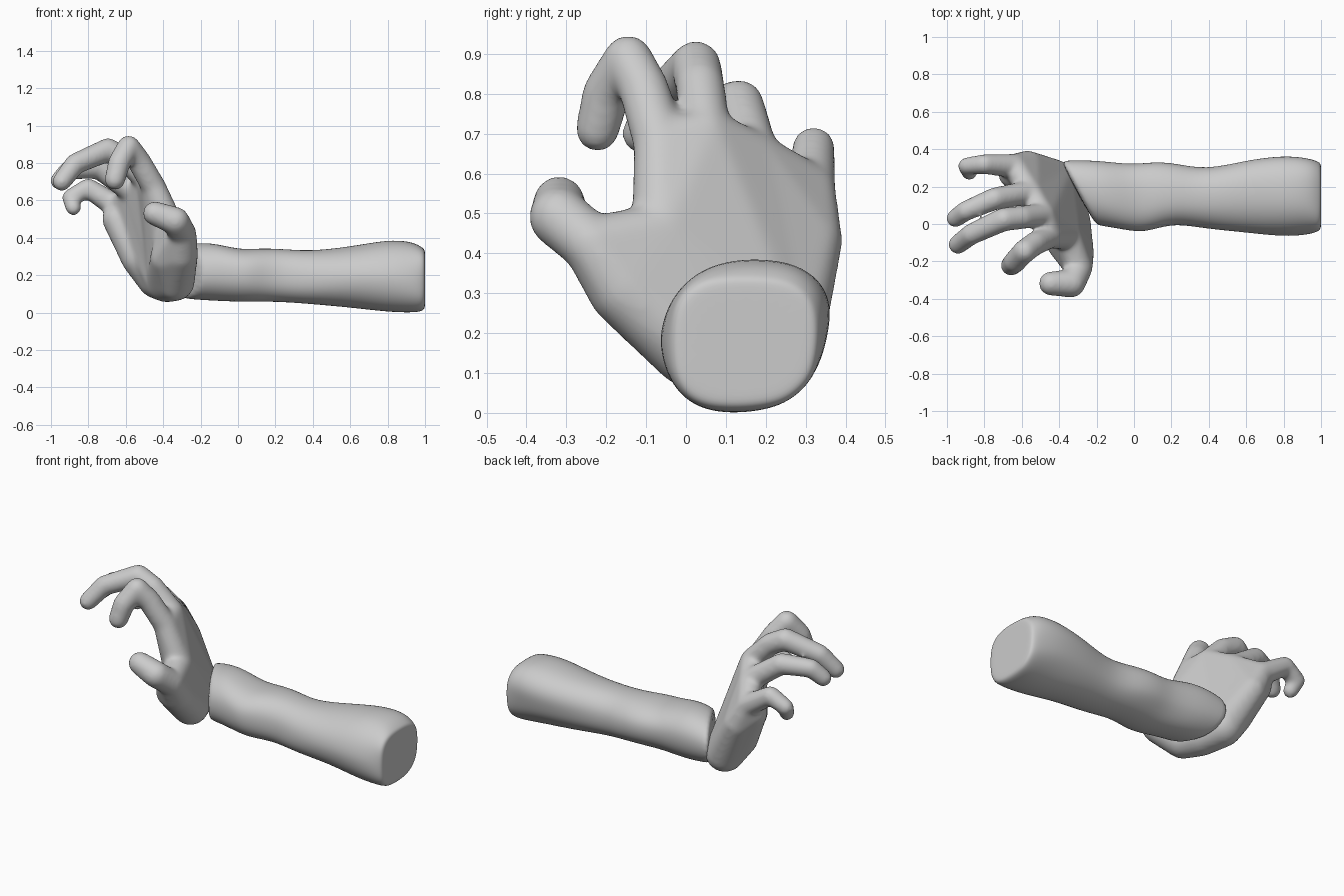
import bpy, bmesh, math
from mathutils import Vector

if "Cube" in bpy.data.objects:
    bpy.data.objects.remove(bpy.data.objects["Cube"])


def make_object(name, bm):
    bmesh.ops.recalc_face_normals(bm, faces=bm.faces)
    for f in bm.faces:
        f.smooth = True
    me = bpy.data.meshes.new(name)
    bm.to_mesh(me)
    bm.free()
    ob = bpy.data.objects.new(name, me)
    bpy.context.collection.objects.link(ob)
    return ob


def hull(bm, balls):
    """Add the convex hull of a group of balls (x, y, z, r)."""
    tmp = bmesh.new()
    bmesh.ops.create_icosphere(tmp, subdivisions=3, radius=1)
    unit = [v.co.copy() for v in tmp.verts]
    tmp.free()
    new = [bm.verts.new(Vector(b[:3]) + u * b[3]) for b in balls for u in unit]
    bmesh.ops.convex_hull(bm, input=new)
    loose = [v for v in bm.verts if not v.link_faces]
    bmesh.ops.delete(bm, geom=loose, context='VERTS')


# Hand: knuckles, heel and thumb landmarks (x, y, z, radius)
index_k = (-0.45, -0.065, 0.67, 0.066)
middle_k = (-0.485, 0.05, 0.70, 0.064)
ring_k = (-0.555, 0.17, 0.64, 0.066)
pinky_k = (-0.64, 0.31, 0.56, 0.066)
pinky_side = (-0.57, 0.31, 0.43, 0.083)
pinky_pad = (-0.645, 0.27, 0.50, 0.082)
heel_pad = (-0.53, 0.22, 0.29, 0.095)
heel_in = (-0.335, 0.015, 0.165, 0.104)
heel_mid = (-0.38, 0.11, 0.168, 0.114)
heel_out = (-0.43, 0.235, 0.185, 0.112)
index_side = (-0.36, -0.06, 0.45, 0.078)
thumb_base = (-0.305, -0.155, 0.31, 0.092)
thumb_pad = (-0.38, -0.10, 0.29, 0.090)
thumb_k = (-0.295, -0.235, 0.42, 0.074)

bm = bmesh.new()
# Palm, built as overlapping wedges so the palm stays cupped
hull(bm, [index_k, middle_k, index_side, heel_in, heel_mid])
hull(bm, [middle_k, ring_k, index_side, heel_mid, heel_in, heel_out])
hull(bm, [ring_k, pinky_k, pinky_side, heel_out, heel_mid])
hull(bm, [pinky_k, pinky_pad, pinky_side, heel_pad, heel_out])
hull(bm, [heel_in, heel_mid, thumb_base, thumb_pad, index_side])
hull(bm, [thumb_base, thumb_pad, thumb_k, index_side])

# Fingers and thumb as chains of tapered capsules
digits = [
    [index_k, (-0.53, -0.105, 0.81, 0.064), (-0.585, -0.145, 0.885, 0.063),
     (-0.635, -0.20, 0.80, 0.061), (-0.658, -0.222, 0.71, 0.056)],
    [middle_k, (-0.60, 0.035, 0.82, 0.063), (-0.695, 0.025, 0.87, 0.064),
     (-0.87, -0.055, 0.795, 0.057), (-0.942, -0.11, 0.70, 0.052)],
    [ring_k, (-0.745, 0.135, 0.775, 0.061), (-0.90, 0.07, 0.765, 0.054),
     (-0.955, 0.03, 0.705, 0.050)],
    [pinky_k, (-0.80, 0.32, 0.665, 0.054), (-0.895, 0.31, 0.615, 0.047),
     (-0.88, 0.275, 0.56, 0.043)],
    [thumb_k, (-0.335, -0.318, 0.49, 0.076), (-0.445, -0.318, 0.53, 0.065)],
]
for chain in digits:
    for a, b in zip(chain, chain[1:]):
        hull(bm, [a, b])

hand = make_object("hand", bm)
m = hand.modifiers.new("fuse", 'REMESH')
m.mode = 'VOXEL'
m.voxel_size = 0.01
m.use_smooth_shade = True
m = hand.modifiers.new("soften", 'SMOOTH')
m.factor = 0.5
m.iterations = 24

# Forearm: lofted sections (x, y0, y1, z0, z1, squareness, slant, ridge shift)
sections = [
    (-0.30, 0.00, 0.34, 0.08, 0.35, 2.2, 0.55, 0),
    (-0.27, -0.01, 0.345, 0.068, 0.365, 2.2, 0.52, 0),
    (-0.15, -0.02, 0.350, 0.060, 0.380, 2.3, 0.30, 0),
    (0.00, -0.045, 0.32, 0.056, 0.34, 2.3, 0.1, 0),
    (0.10, -0.035, 0.335, 0.056, 0.345, 2.3, 0, 0),
    (0.22, 0.0, 0.328, 0.054, 0.342, 2.3, 0, 0),
    (0.38, -0.025, 0.295, 0.040, 0.326, 2.3, 0, 0),
    (0.60, -0.045, 0.345, 0.024, 0.355, 2.2, 0, 0.02),
    (0.80, -0.075, 0.362, 0.000, 0.394, 2.2, 0, 0.04),
    (0.93, -0.060, 0.352, -0.006, 0.382, 2.5, 0, 0.03),
    (0.985, -0.042, 0.340, 0.002, 0.350, 2.9, 0, 0),
    (1.0, -0.025, 0.325, 0.020, 0.335, 2.9, 0, 0),
    (1.0, 0.01, 0.29, 0.055, 0.305, 2.9, 0, 0),
]
N = 24
bm = bmesh.new()
rings = []
for x, y0, y1, z0, z1, p, slant, ridge in sections:
    ring = []
    for i in range(N):
        t = 2 * math.pi * i / N
        c, s = math.cos(t), math.sin(t)
        u = math.copysign(abs(c) ** (2 / p), c)
        w = math.copysign(abs(s) ** (2 / p), s)
        # the lower back corner is cut away, with soft muscle waves elsewhere
        cut = 1 - 0.09 * max(0, math.cos(t + math.pi / 4)) ** 4
        cut += 0.02 * math.sin(3 * t + 9 * x) if -0.2 < x < 0.9 else 0
        y = (y0 + y1) / 2 + u * cut * (y1 - y0) / 2 + ridge * max(w, 0)
        z = (z0 + z1) / 2 + w * cut * (z1 - z0) / 2
        ring.append(bm.verts.new((x - slant * (y - 0.16), y, z)))
    rings.append(ring)
for a, b in zip(rings, rings[1:]):
    for i in range(N):
        j = (i + 1) % N
        bm.faces.new((a[i], a[j], b[j], b[i]))
bm.faces.new(rings[0])
bm.faces.new(rings[-1])
arm = make_object("forearm", bm)
m = arm.modifiers.new("smooth", 'SUBSURF')
m.levels = m.render_levels = 2
